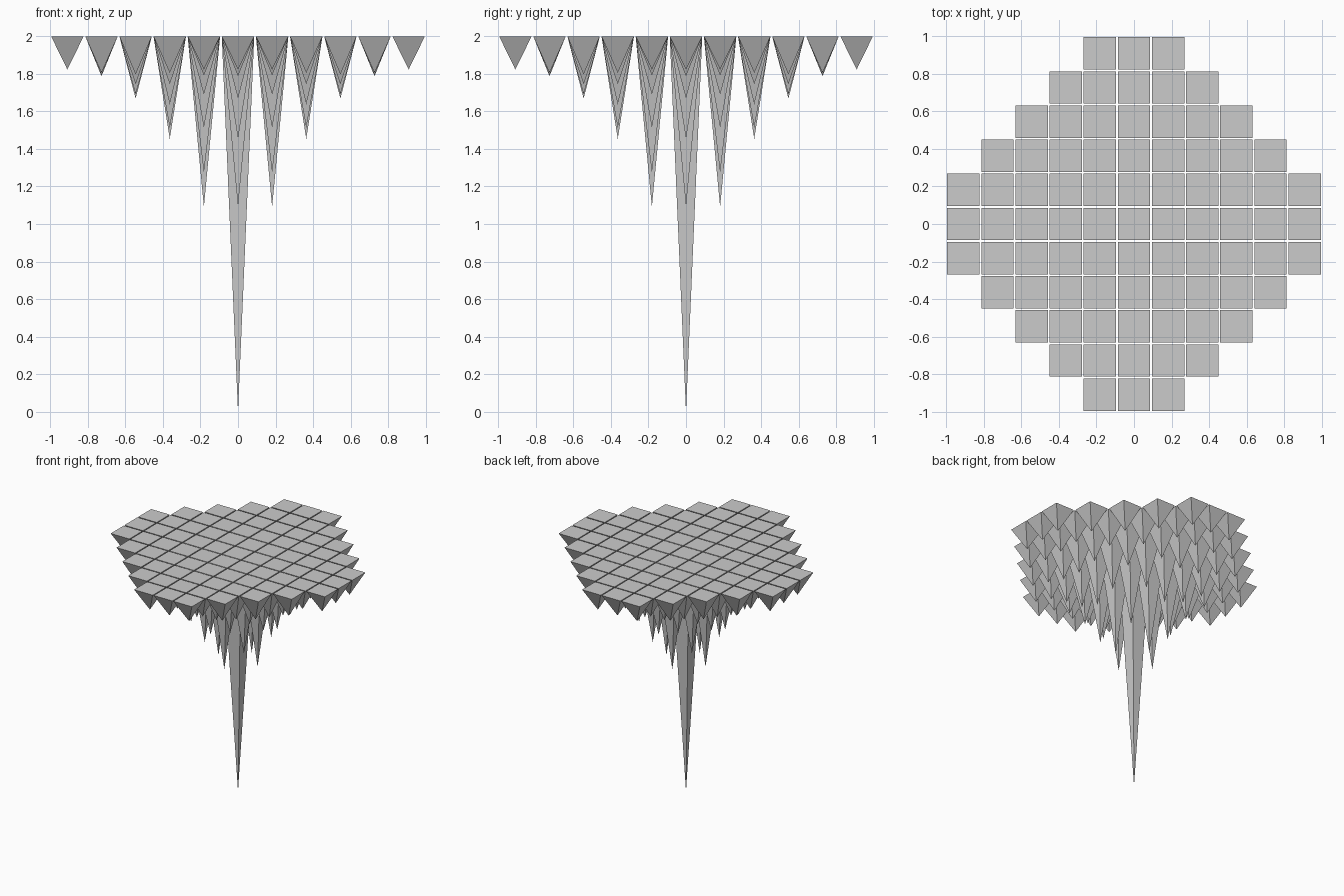
import bpy, bmesh, math

if "Cube" in bpy.data.objects:
    bpy.data.objects.remove(bpy.data.objects["Cube"])

PITCH, SIZE, TOP = 2 / 11, 0.173, 2.0
# spike length at whole-cell distances 1..5 from the centre
LENGTHS = [0.908, 0.546, 0.331, 0.212, 0.177]


def spike_length(d):
    """Length falls off with the logarithm of distance, flat at the rim."""
    if d < 0.5:
        return TOP
    if d >= 5:
        return LENGTHS[-1]
    k = int(d)
    t = math.log(d / k) / math.log((k + 1) / k)
    return LENGTHS[k - 1] * (1 - t) + LENGTHS[k] * t


def add_spike(bm, x, y, length):
    """Inverted square pyramid with its flat base at the top."""
    h = SIZE / 2
    base = [bm.verts.new((x + sx * h, y + sy * h, TOP))
            for sx, sy in ((-1, -1), (1, -1), (1, 1), (-1, 1))]
    tip = bm.verts.new((x, y, TOP - length))
    bm.faces.new(base)
    for a, b in zip(base, base[1:] + base[:1]):
        bm.faces.new((b, a, tip))


def make_object(name, cells):
    bm = bmesh.new()
    for i, j in cells:
        add_spike(bm, i * PITCH, j * PITCH, spike_length(math.hypot(i, j)))
    mesh = bpy.data.meshes.new(name)
    bm.to_mesh(mesh)
    bm.free()
    bpy.context.collection.objects.link(bpy.data.objects.new(name, mesh))


# Octagonal field of cells, split into the long centre spike and the rest
cells = [(i, j) for i in range(-5, 6) for j in range(-5, 6) if abs(i) + abs(j) <= 6]
make_object("centre_spike", [(0, 0)])
make_object("surrounding_spikes", [c for c in cells if c != (0, 0)])
